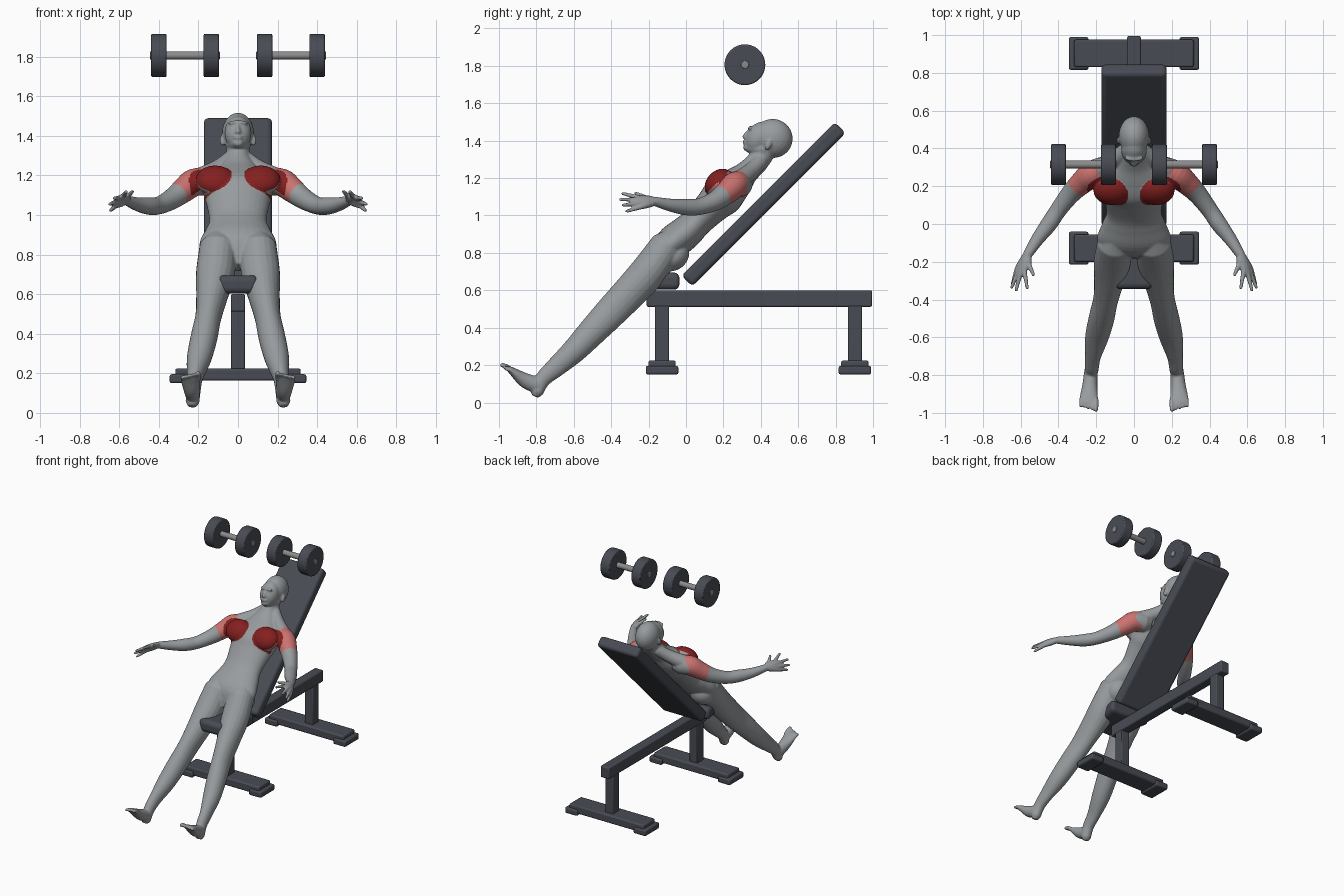
import bpy, bmesh, math
from mathutils import Vector, Matrix

cube = bpy.data.objects.get("Cube")
if cube:
    bpy.data.objects.remove(cube, do_unlink=True)


def material(name, rgb):
    mat = bpy.data.materials.new(name)
    mat.use_nodes = True
    mat.diffuse_color = (*rgb, 1)
    mat.node_tree.nodes["Principled BSDF"].inputs["Base Color"].default_value = (*rgb, 1)
    return mat


SLATE = material("slate", (.065, .071, .088))
STEEL = material("steel", (.26, .26, .26))
SKIN = material("grey_skin", (.31, .33, .34))
RED = material("dark_red_muscle", (.23, .014, .014))
PINK = material("pink_muscle", (.6, .17, .16))


def new_object(name, bm, mat):
    bmesh.ops.recalc_face_normals(bm, faces=bm.faces)
    mesh = bpy.data.meshes.new(name)
    bm.to_mesh(mesh)
    bm.free()
    mesh.materials.append(mat)
    obj = bpy.data.objects.new(name, mesh)
    bpy.context.collection.objects.link(obj)
    return obj


def bevel(obj, width, segments):
    mod = obj.modifiers.new("rounded_edges", "BEVEL")
    mod.width, mod.segments = width, segments
    mod.limit_method, mod.angle_limit = "ANGLE", math.radians(40)
    for poly in obj.data.polygons:
        poly.use_smooth = True
    bpy.context.view_layer.objects.active = obj
    for other in bpy.context.selected_objects:
        other.select_set(False)
    obj.select_set(True)
    bpy.ops.object.shade_smooth_by_angle(angle=math.radians(35))


def box(name, low, high, width=.006, segments=2, front_taper=1):
    low, high = Vector(low), Vector(high)
    bm = bmesh.new()
    bmesh.ops.create_cube(bm, size=1)
    for v in bm.verts:
        if v.co.y < 0:
            v.co.x *= front_taper
        v.co = Vector(v.co[i] * (high - low)[i] for i in range(3))
    obj = new_object(name, bm, SLATE)
    obj.location = (low + high) / 2
    bevel(obj, width, segments)
    return obj


def cylinder(name, x, y, z, radius, length, mat, width):
    bm = bmesh.new()
    bmesh.ops.create_cone(bm, cap_ends=True, segments=40, radius1=radius, radius2=radius,
                          depth=length, matrix=Matrix.Rotation(math.pi / 2, 4, "Y"))
    obj = new_object(name, bm, mat)
    obj.location = (x, y, z)
    bevel(obj, width, 2)


# Bench frame: beam, two posts, two cross feet with rubber caps
box("bench_beam", (-.036, -.21, .512), (.036, .995, .6), .008)
for name, y in (("front", -.128), ("rear", .903)):
    box(name + "_post", (-.035, y - .038, .2), (.035, y + .038, .52))
    box(name + "_cross_foot", (-.317, y - .073, .163), (.317, y + .073, .225), .01)
    for side, x in (("left", .293), ("right", -.293)):
        box(f"{name}_{side}_foot_cap", (x - .052, y - .087, .15), (x + .052, y + .087, .196), .01)

# Padded seat, narrower at the front, and the inclined backrest
box("seat", (-.17, -.345, .603), (.17, -.035, .695), .03, 4, front_taper=.58)
back = box("backrest", (-.173, .374, .48), (.173, .456, 1.64), .024, 4)
back.location = (.0, .415, 1.06)
back.rotation_euler.x = -math.pi / 4

# Dumbbells floating above
for side, sign in (("left", 1), ("right", -1)):
    cylinder(side + "_dumbbell_handle", sign * .268, .315, 1.806, .021, .352, STEEL, .003)
    for part, x in (("inner", .135), ("outer", .4)):
        cylinder(f"{side}_dumbbell_{part}_weight", sign * x, .315, 1.806, .109, .078, SLATE, .007)

# Body volumes are gathered in one mesh and fused
body = bmesh.new()


def spline(points, steps=5):
    pts = [Vector(p) for p in points]
    pts = [2 * pts[0] - pts[1]] + pts + [2 * pts[-1] - pts[-2]]
    out = []
    for a, b, c, d in zip(pts, pts[1:], pts[2:], pts[3:]):
        for i in range(steps):
            t = i / steps
            out.append(.5 * (2 * b + (c - a) * t + (2 * a - 5 * b + 4 * c - d) * t * t
                             + (3 * b - a - 3 * c + d) * t ** 3))
    return out + [pts[-2]]


def limb(points, mirror=True, sides=20):
    """Loft ellipses along a path of (x, y, z, half width, half depth)."""
    path = spline([p if len(p) == 5 else (*p, p[3]) for p in points])
    for end, inner in ((0, 1), (-1, -2)):
        tip = path[end].copy()
        out = (tip.xyz - path[inner].xyz).normalized() * min(tip[3], tip[4]) * .7
        tip = Vector((*(tip.xyz + out), tip[3] * .6, tip[4] * .6))
        path.insert(0 if end == 0 else len(path), tip)
    for sign in (1, -1) if mirror else (1,):
        rings = []
        for i, p in enumerate(path):
            tangent = (path[min(i + 1, len(path) - 1)].xyz - path[max(i - 1, 0)].xyz).normalized()
            wide = Vector((1, 0, 0))
            wide = (wide - tangent * wide.dot(tangent)).normalized()
            deep = tangent.cross(wide)
            ring = []
            for k in range(sides):
                a = math.tau * k / sides
                co = p.xyz + wide * p[3] * math.cos(a) + deep * p[4] * math.sin(a)
                ring.append(body.verts.new((co.x * sign, co.y, co.z)))
            rings.append(ring)
        for r, s in zip(rings, rings[1:]):
            for k in range(sides):
                j = (k + 1) % sides
                body.faces.new((r[k], r[j], s[j], s[k]))
        body.faces.new(rings[0][::-1])
        body.faces.new(rings[-1])


def blob(center, radii, tilt=-45):
    """Ellipsoid tilted back about x, mirrored when off centre."""
    for sign in (1, -1) if center[0] else (1,):
        place = (Matrix.Translation((center[0] * sign, *center[1:]))
                 @ Matrix.Rotation(math.radians(tilt), 4, "X") @ Matrix.Diagonal((*radii, 1)))
        bmesh.ops.create_uvsphere(body, u_segments=24, v_segments=14, radius=1, matrix=place)


# Torso and neck
limb([(0, -.13, .77, .15, .06), (0, -.08, .845, .195, .09), (0, 0, .91, .168, .09),
      (0, .06, .968, .145, .083), (0, .14, 1.05, .158, .095), (0, .2, 1.11, .175, .11),
      (0, .27, 1.175, .165, .088), (0, .325, 1.23, .1, .064), (0, .38, 1.285, .062, .06),
      (0, .43, 1.36, .058, .06)], mirror=False, sides=32)
limb([(.03, .4, 1.29, .04), (.1, .345, 1.235, .045), (.19, .285, 1.185, .055)])
blob((.115, .175, 1.175), (.1, .064, .085))
blob((.09, -.065, .785), (.085, .075, .09))

# Legs from hip to heel
limb([(.1, -.1, .84, .095, .09), (.115, -.2, .7, .098, .097), (.132, -.3, .59, .08, .092),
      (.15, -.4, .485, .066, .086), (.172, -.5, .38, .068, .077), (.197, -.6, .275, .062, .066),
      (.217, -.7, .185, .042, .053), (.224, -.765, .125, .037, .043), (.23, -.798, .055, .035, .034)])

# Feet and toes
limb([(.229, -.79, .09, .036, .045), (.234, -.86, .118, .041, .04),
      (.24, -.925, .165, .049, .022), (.242, -.95, .182, .046, .014)])
for i in range(5):
    x = .2 + i * .02
    size = .014 if i == 0 else .0105
    limb([(x, -.93, .172, size), (x + .001, -.96, .192 - i * .003, size),
          (x + .002, -.985 + i * .006, .2 - i * .006, size * .9)], sides=10)

# Arms from shoulder to wrist
limb([(.15, .295, 1.165, .066), (.22, .265, 1.165, .071), (.275, .22, 1.125, .063),
      (.335, .16, 1.08, .053), (.4, .075, 1.048, .045), (.45, 0, 1.045, .044),
      (.51, -.08, 1.055, .035), (.565, -.165, 1.075, .025)])

# Fingers fan out of the wrist and form the palm
wrist = Vector((.567, -.165, 1.075))
for knuckle, tip in (((.58, -.25, 1.095), (.565, -.34, 1.118)),
                     ((.6, -.257, 1.085), (.625, -.352, 1.085)),
                     ((.614, -.252, 1.066), (.648, -.337, 1.055)),
                     ((.618, -.238, 1.047), (.645, -.318, 1.022)),
                     ((.556, -.215, 1.095), (.532, -.27, 1.12))):
    knuckle, tip = Vector(knuckle), Vector(tip)
    limb([(*wrist, .022), (*wrist.lerp(knuckle, .6), .02), (*knuckle, .0145),
          (*knuckle.lerp(tip, .5), .0115), (*tip, .009)], sides=12)

# Head: skull, face, jaw, brow, nose, lips, ears
blob((0, .465, 1.412), (.081, .106, .104), -30)
blob((0, .39, 1.415), (.068, .068, .092), -30)
limb([(0, .42, 1.355, .066, .045), (0, .365, 1.36, .052, .036), (0, .325, 1.366, .03, .024)], mirror=False)
blob((0, .347, 1.465), (.05, .016, .012), -30)
limb([(0, .343, 1.458, .008), (0, .322, 1.437, .01), (0, .312, 1.42, .013)], mirror=False, sides=12)
blob((.013, .325, 1.415), (.009, .011, .008), -30)
blob((0, .317, 1.39), (.024, .014, .012), -30)
blob((.033, .354, 1.443), (.014, .012, .007), -30)
blob((.04, .36, 1.415), (.02, .02, .018), -30)
blob((.08, .44, 1.378), (.012, .017, .03), -20)

# Fuse and soften the figure
figure = new_object("figure", body, SKIN)
fuse = figure.modifiers.new("fuse", "REMESH")
fuse.mode, fuse.voxel_size = "VOXEL", .006
soften = figure.modifiers.new("soften", "SMOOTH")
soften.factor, soften.iterations = .5, 4
bpy.context.view_layer.update()
fused = bpy.data.meshes.new_from_object(figure.evaluated_get(bpy.context.evaluated_depsgraph_get()))
figure.modifiers.clear()
figure.data = fused
fused.materials.clear()
for mat in (SKIN, RED, PINK):
    fused.materials.append(mat)

# Highlight the chest muscle (red) and the shoulder muscle (pink)
shoulder = Vector((.22, .265, 1.165))
arm_axis = (Vector((.4, .075, 1.048)) - shoulder).normalized()
for poly in fused.polygons:
    poly.use_smooth = True
    p, n = poly.center, poly.normal
    p = Vector((abs(p.x), p.y, p.z))
    along = (p.y + p.z) / math.sqrt(2)
    chest = abs((p.x - .14) / .107) ** 2.5 + abs((along - .957) / .09) ** 2.5
    reach = (p - shoulder).dot(arm_axis)
    if chest < 1 and n.z - n.y > .2:
        poly.material_index = 1
    elif p.x > .19 and -.06 < reach < .125 and p.y < .325 and p.z > 1:
        poly.material_index = 2
